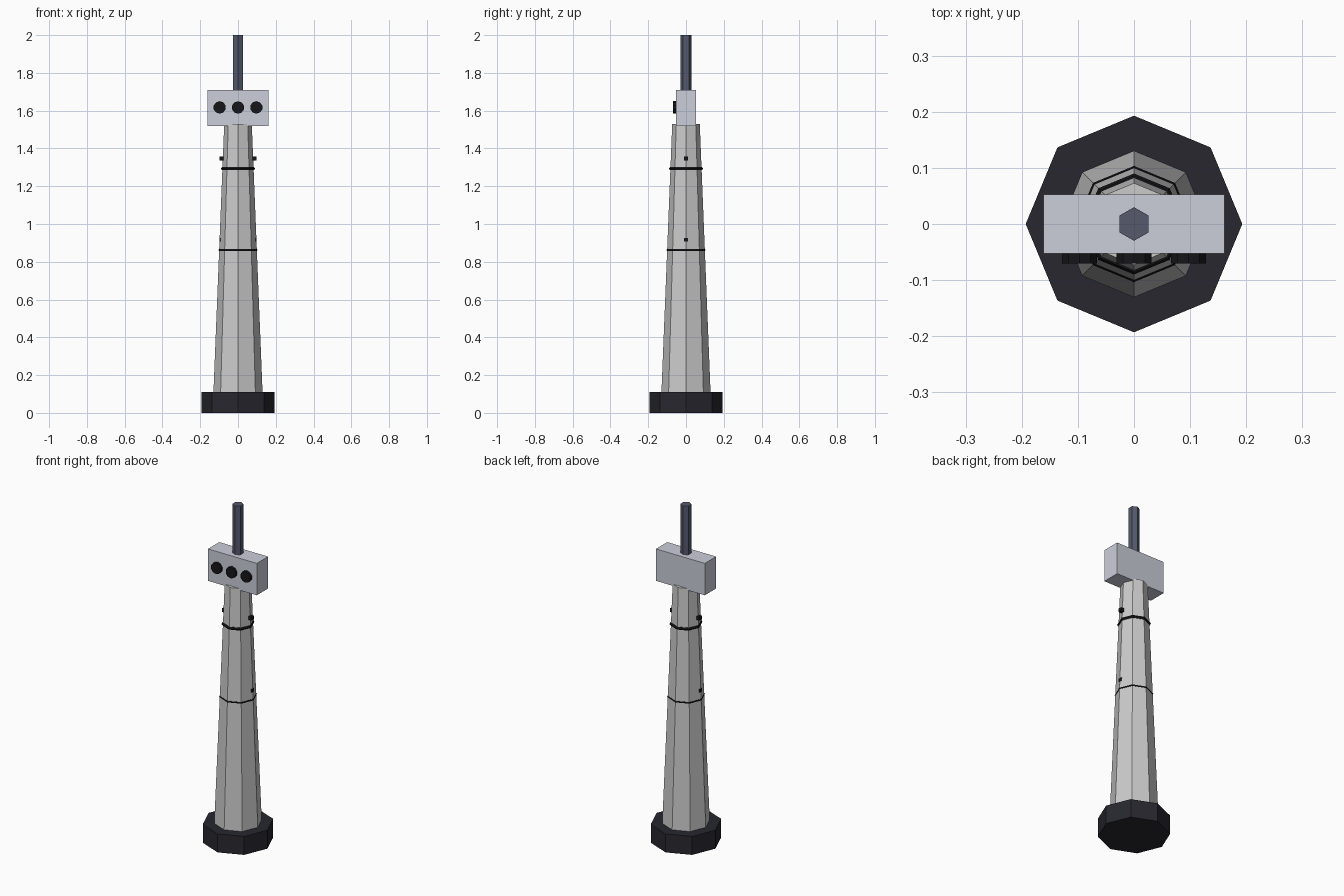
import bpy
from math import pi

if "Cube" in bpy.data.objects:
    bpy.data.objects.remove(bpy.data.objects["Cube"])


def material(name, r, g, b):
    m = bpy.data.materials.new(name)
    m.diffuse_color = (r, g, b, 1)
    m.use_nodes = True
    m.node_tree.nodes["Principled BSDF"].inputs["Base Color"].default_value = m.diffuse_color
    return m


PALE = material("pale_grey", 0.78, 0.78, 0.80)
STEEL = material("blue_grey", 0.60, 0.62, 0.70)
SLATE = material("slate", 0.09, 0.10, 0.15)
DARK = material("charcoal", 0.02, 0.02, 0.028)
BLACK = material("black", 0.008, 0.008, 0.01)


def finish(name, mat):
    o = bpy.context.object
    o.name = name
    o.data.materials.append(mat)
    return o


def cone(name, sides, r1, r2, z1, z2, mat):
    bpy.ops.mesh.primitive_cone_add(vertices=sides, radius1=r1, radius2=r2,
                                    depth=z2 - z1, location=(0, 0, (z1 + z2) / 2))
    return finish(name, mat)


def box(name, size, loc, mat):
    bpy.ops.mesh.primitive_cube_add(size=1, location=loc)
    o = finish(name, mat)
    o.scale = size
    return o


# Plinth, tapered column and top mast
cone("base", 8, 0.193, 0.193, 0, 0.11, DARK)
cone("column", 8, 0.13, 0.073, 0.11, 1.53, PALE)
cone("mast", 6, 0.03, 0.03, 1.70, 2.0, SLATE)

# Dark bands around the column
for name, z, r, t in (("lower_band", 0.862, 0.0985, 0.005),
                      ("upper_band", 1.293, 0.081, 0.009)):
    bpy.ops.mesh.primitive_torus_add(major_segments=8, minor_segments=6,
                                     major_radius=r, minor_radius=t,
                                     location=(0, 0, z))
    finish(name, BLACK)

# Small studs on both sides of the column
for side in (-1, 1):
    box("lower_stud", (0.02, 0.02, 0.02), (side * 0.0885, 0, 0.917), BLACK)
    box("upper_stud", (0.022, 0.02, 0.022), (side * 0.087, 0, 1.346), BLACK)

# Head with three round lenses on the front
box("head", (0.322, 0.106, 0.19), (0, 0, 1.615), STEEL)
for x in (-0.097, 0, 0.097):
    bpy.ops.mesh.primitive_cylinder_add(vertices=10, radius=0.033, depth=0.03,
                                        location=(x, -0.055, 1.617),
                                        rotation=(pi / 2, 0, 0))
    finish("lens", BLACK)
